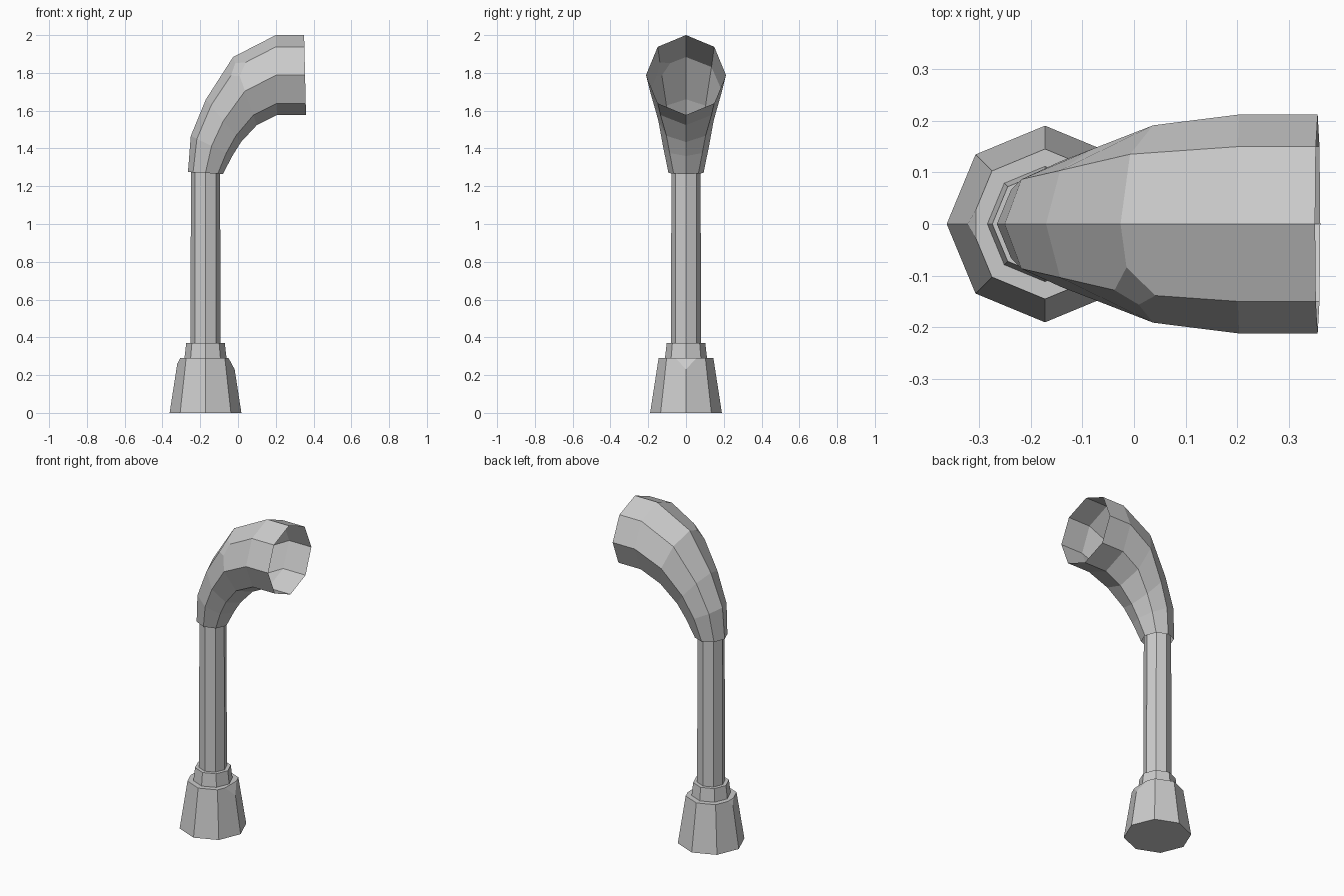
import bpy
import bmesh
from math import sin, cos, pi
from mathutils import Vector

if "Cube" in bpy.data.objects:
    bpy.data.objects.remove(bpy.data.objects["Cube"])

SIDES = 8
AXIS_X = -0.172

grey = bpy.data.materials.new("light_grey")
grey.use_nodes = True
grey.diffuse_color = (0.6, 0.6, 0.6, 1)
grey.node_tree.nodes["Principled BSDF"].inputs["Base Color"].default_value = (0.6, 0.6, 0.6, 1)


def loft(name, rings, capped=True, chips=()):
    """Skin octagonal rings, each given by two opposite (x, z) points.
    chips: (ring, corner, size) of corners to cut off."""
    bm = bmesh.new()
    loops = []
    for a, b in rings:
        a, b = Vector((a[0], 0, a[1])), Vector((b[0], 0, b[1]))
        centre, u = (a + b) / 2, (a - b) / 2
        v = Vector((0, u.length, 0))
        angles = [2 * pi * k / SIDES for k in range(SIDES)]
        loops.append([bm.verts.new(centre + u * cos(t) + v * sin(t)) for t in angles])
    for low, high in zip(loops, loops[1:]):
        for k in range(SIDES):
            n = (k + 1) % SIDES
            bm.faces.new((low[k], low[n], high[n], high[k]))
    if capped:
        bm.faces.new(loops[0])
        bm.faces.new(loops[-1])
    bmesh.ops.recalc_face_normals(bm, faces=bm.faces)
    for vert, size in [(loops[r][k], s) for r, k, s in chips]:
        bmesh.ops.bevel(bm, geom=[vert], offset=size, offset_type='OFFSET',
                        segments=1, profile=0.5, affect='VERTICES')
    mesh = bpy.data.meshes.new(name)
    bm.to_mesh(mesh)
    bm.free()
    mesh.materials.append(grey)
    obj = bpy.data.objects.new(name, mesh)
    bpy.context.collection.objects.link(obj)
    return obj


def upright(*profile):
    """Level rings around the pipe axis from (radius, z) pairs."""
    return [((AXIS_X + r, z), (AXIS_X - r, z)) for r, z in profile]


# Tapered foot with two chipped top corners
loft("base", upright((0.19, 0), (0.145, 0.29)), chips=[(1, 0, 0.06), (1, 4, 0.03)])

# Collar and standing pipe
loft("collar", upright((0.112, 0.285), (0.102, 0.37)))
loft("pipe", upright((0.08, 0.36), (0.077, 1.29)))

# Flared, bent hood: an open skin with one chipped corner
loft("hood", [
    ((-0.265, 1.275), (-0.08, 1.265)),
    ((-0.25, 1.466), (-0.03, 1.36)),
    ((-0.17, 1.66), (0.016, 1.434)),
    ((-0.026, 1.884), (0.1, 1.524)),
    ((0.2, 2.0), (0.206, 1.577)),
    ((0.35, 2.0), (0.36, 1.577)),
], capped=False, chips=[(3, 7, 0.055)])
